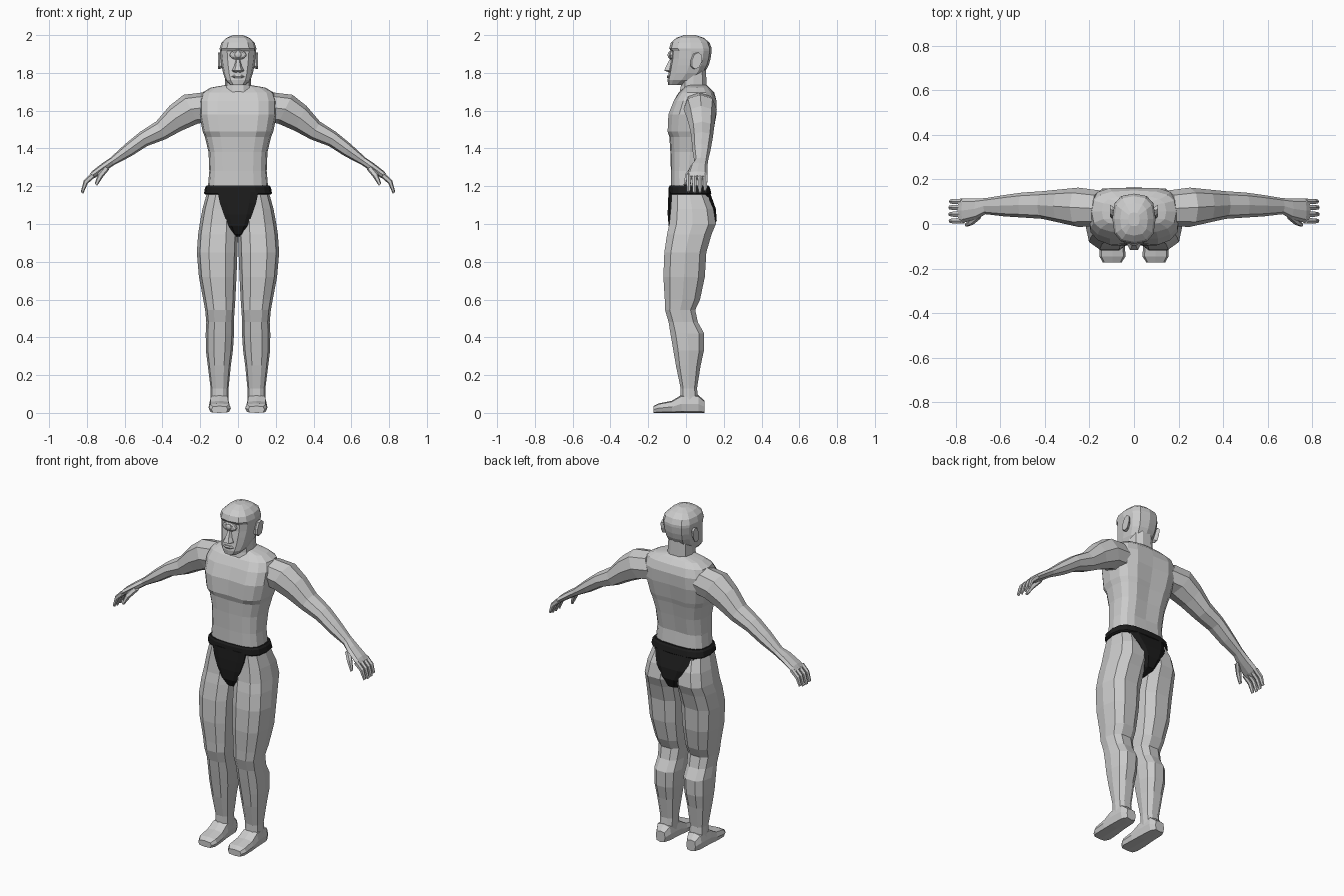
import bpy, bmesh, math
from mathutils import Vector


def material(name, col):
    m = bpy.data.materials.new(name)
    m.diffuse_color = (*col, 1)
    return m


SKIN = material("grey_skin", (0.6, 0.6, 0.6))
BLACK = material("black_cloth", (0.012, 0.012, 0.012))


def ring(c, u, v, n=8, p=2.6):
    """Rounded-square cross-section around c with half axes u and v."""
    c, u, v = Vector(c), Vector(u), Vector(v)
    pts = []
    for i in range(n):
        a = 2 * math.pi * i / n
        f = lambda t: math.copysign(abs(t) ** (2 / p), t) if abs(t) > 1e-6 else 0
        pts.append(c + u * f(math.cos(a)) + v * f(math.sin(a)))
    return pts


def loft(name, rings, mat=SKIN, mirror=False):
    """Skin a list of equal-length rings and cap both ends."""
    bm = bmesh.new()
    rows = [[bm.verts.new(p) for p in r] for r in rings]
    n = len(rows[0])
    for a, b in zip(rows, rows[1:]):
        for i in range(n):
            j = (i + 1) % n
            bm.faces.new((a[i], a[j], b[j], b[i]))
    bm.faces.new(rows[0])
    bm.faces.new(rows[-1])
    bmesh.ops.recalc_face_normals(bm, faces=bm.faces)
    me = bpy.data.meshes.new(name)
    bm.to_mesh(me)
    bm.free()
    me.materials.append(mat)
    ob = bpy.data.objects.new(name, me)
    bpy.context.collection.objects.link(ob)
    if mirror:
        mod = ob.modifiers.new("mirror", 'MIRROR')
        mod.use_mirror_merge = False
    return ob


def level(z, x0, x1, yf, yb, n=10, p=2.6):
    """Horizontal ring filling a box from x0..x1 and yf..yb."""
    return ring(((x0 + x1) / 2, (yf + yb) / 2, z),
                ((x1 - x0) / 2, 0, 0), (0, (yb - yf) / 2, 0), n, p)


def tube(name, pts, radii, up, n=6, mirror=True):
    """Tapered tube along pts, with (up half, y half) per point."""
    up = Vector(up).normalized()
    loft(name, [ring(c, up * a, (0, b, 0), n, 2.3) for c, (a, b) in zip(pts, radii)],
         mirror=mirror)


# Torso: z, half width, front, back, sternum groove, spine groove
torso = []
for z, w, yf, yb, gf, gb in [
        (0.95, .03, -.03, .08, 0, 0), (1.02, .10, -.07, .11, 0, 0),
        (1.10, .163, -.083, .12, 0, 0), (1.19, .160, -.080, .11, 0, 0),
        (1.28, .152, -.080, .105, 0, .008), (1.38, .156, -.083, .125, 0, .012),
        (1.46, .175, -.088, .143, 0, .014), (1.49, .187, -.104, .152, .012, .014),
        (1.58, .205, -.100, .168, .014, .012), (1.65, .205, -.072, .168, .010, .006),
        (1.695, .19, -.040, .150, 0, 0), (1.722, .145, -.010, .125, 0, 0),
        (1.735, .07, .0, .11, 0, 0)]:
    r = level(z, -w, w, yf, yb, 16, 3)
    r[12].y += gf
    r[4].y -= gb
    torso.append(r)
loft("torso", torso)

# Legs
loft("leg", [level(*r) for r in [
    (1.17, .0, .163, -.078, .110), (1.08, .0, .188, -.085, .150),
    (1.00, .0, .203, -.093, .163), (.945, .0, .211, -.105, .140),
    (.85, .003, .218, -.119, .112), (.72, .008, .207, -.124, .104),
    (.60, .014, .184, -.116, .078), (.545, .018, .174, -.114, .052),
    (.48, .022, .168, -.095, .066), (.42, .021, .171, -.086, .100),
    (.33, .027, .170, -.070, .098), (.25, .038, .160, -.056, .080),
    (.13, .050, .145, -.030, .060), (.05, .052, .146, -.032, .070)]], mirror=True)

# Feet: y, inner x, outer x, height
loft("foot", [ring(((a + b) / 2, y, h / 2), ((b - a) / 2, 0, 0), (0, 0, h / 2), 8, 4)
              for y, a, b, h in [
    (.097, .070, .130, .065), (.065, .053, .148, .095), (-.025, .047, .152, .095),
    (-.075, .042, .155, .064), (-.145, .038, .155, .050), (-.172, .055, .140, .036)]],
     mirror=True)

# Arms, palms, fingers and thumbs
tube("arm",
     [(.15, .07, 1.62), (.25, .075, 1.608), (.33, .08, 1.56), (.41, .085, 1.495),
      (.50, .085, 1.45), (.58, .082, 1.392), (.665, .08, 1.332),
      (.705, .068, 1.305), (.765, .060, 1.262), (.785, .060, 1.245)],
     [(.085, .08), (.085, .088), (.073, .075), (.053, .062), (.042, .056),
      (.036, .048), (.022, .036), (.022, .046), (.019, .054), (.012, .050)],
     (.45, 0, .9), 8)
for k, (y, reach) in enumerate([(.014, .92), (.044, 1.0), (.074, .97), (.101, .82)]):
    tip = Vector((.826, y, 1.165))
    base = Vector((.768, y, 1.258))
    knuckle = Vector((.806, y, 1.222))
    tube(f"finger_{k + 1}", [base, knuckle, knuckle.lerp(tip, reach)],
         [(.015, .014), (.013, .013), (.008, .009)], (.8, 0, .6))
tube("thumb", [(.695, .04, 1.298), (.728, .010, 1.258), (.752, -.004, 1.208)],
     [(.016, .018), (.016, .015), (.008, .009)], (.8, 0, .6))

# Neck and head
loft("neck", [level(z, -w, w, a, b) for z, w, a, b in [
    (1.66, .085, -.045, .125), (1.73, .070, -.030, .112), (1.82, .066, -.030, .108)]])
loft("head", [level(z, -w, w, a, b, 12, 2.7) for z, w, a, b in [
    (1.735, .040, -.094, -.01), (1.762, .066, -.098, .05), (1.80, .079, -.092, .098),
    (1.84, .087, -.086, .120), (1.875, .092, -.080, .130), (1.915, .096, -.078, .136),
    (1.93, .097, -.089, .136), (1.96, .088, -.080, .125), (1.985, .062, -.052, .095),
    (2.0, .025, -.010, .052)]])

# Nose wedge: z, half width, front
loft("nose", [level(z, -w, w, f, -.06, 6, 2.4) for z, w, f in [
    (1.802, .026, -.088), (1.812, .032, -.119), (1.835, .020, -.108),
    (1.872, .012, -.088)]])
# Lips
loft("lips", [level(z, -w, w, f, -.07, 6, 2.4) for z, w, f in [
    (1.772, .024, -.100), (1.780, .036, -.104), (1.788, .026, -.100)]])

# Single eye with raised lid
loft("eyelid", [ring((0, y, 1.895), (w, 0, 0), (0, 0, h), 10, 2)
                for y, w, h in [(-.06, .046, .028), (-.083, .044, .026), (-.089, .034, .019)]])
loft("eyeball", [ring((0, y, 1.895), (w, 0, 0), (0, 0, w), 10, 2)
                 for y, w in [(-.07, .019), (-.090, .018), (-.095, .012), (-.097, .005)]])

# Ears
loft("ear", [ring((x, y, 1.864), (0, .01, h), (0, w, -.004), 8, 2.4)
             for x, y, h, w in [(.082, .045, .036, .018), (.098, .052, .045, .027),
                                (.107, .058, .043, .026)]], mirror=True)

# Briefs: waistband and panels
loft("waistband", [level(z, -w, w, a, b, 16, 3) for z, w, a, b in [
    (1.155, .172, -.088, .128), (1.162, .180, -.093, .134),
    (1.192, .175, -.092, .127), (1.203, .166, -.086, .120)]], BLACK)


def panel(name, rows, inner):
    """Cloth panel: each row gives z, half width, outer y, edge y."""
    loft(name, [[Vector(p) for p in (
        (-w, inner, z), (-w, e, z), (-w * .62, y, z),
        (w * .62, y, z), (w, e, z), (w, inner, z))] for z, w, y, e in rows], BLACK)


panel("front_panel", [(1.17, .108, -.092, -.084), (1.11, .096, -.096, -.086),
                      (1.05, .075, -.097, -.088), (.99, .052, -.092, -.080),
                      (.945, .028, -.070, -.055), (.935, .018, -.03, -.02)], 0)
panel("back_panel", [(1.17, .140, .126, .100), (1.08, .088, .158, .150),
                     (1.02, .054, .163, .150), (.965, .030, .140, .125),
                     (.94, .018, .08, .07)], .02)
